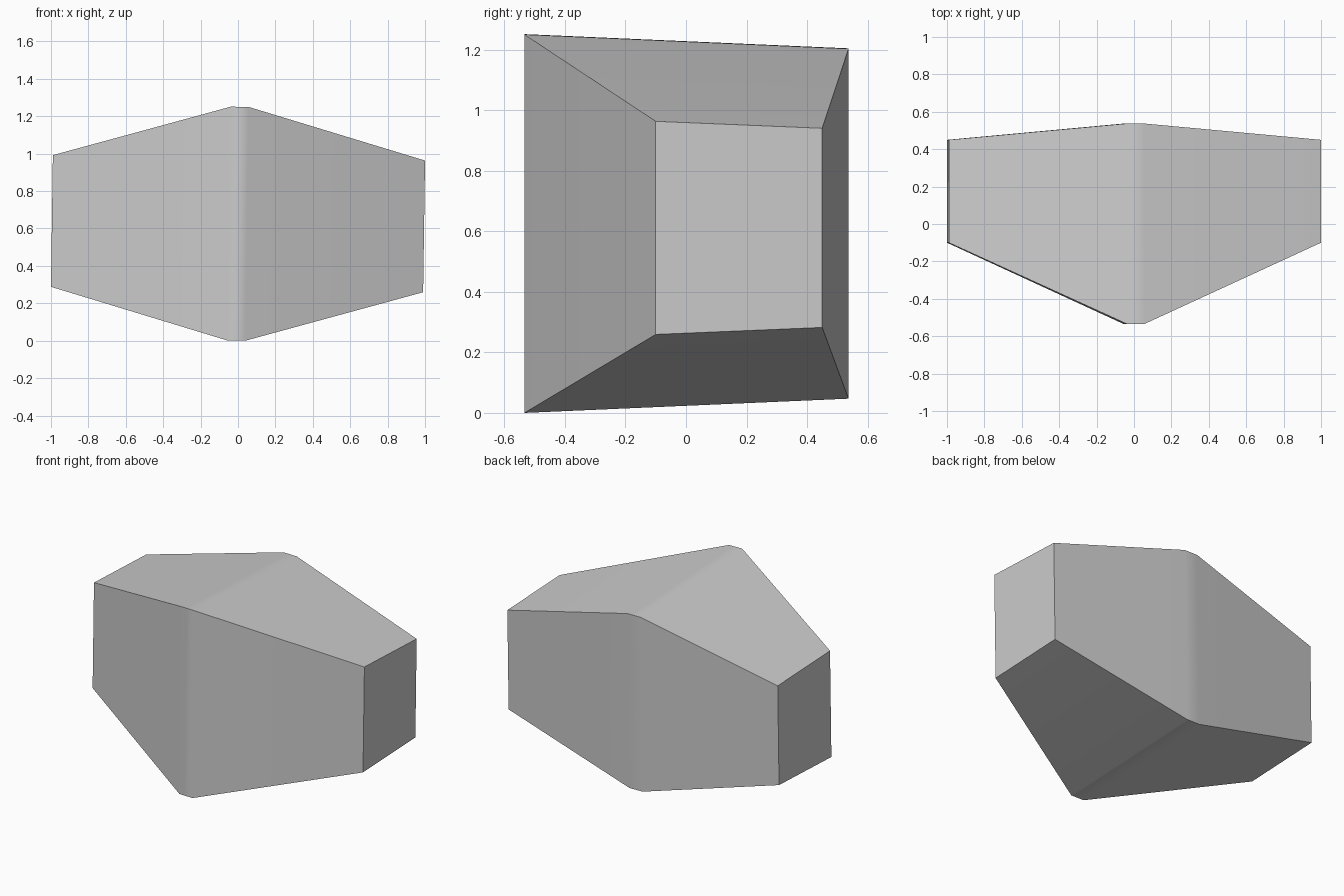
import bpy, bmesh, math
from mathutils import Matrix

cube = bpy.data.objects.get("Cube")
if cube:
    bpy.data.objects.remove(cube, do_unlink=True)

# Single grey material
GREY = (0.6, 0.6, 0.6, 1)
mat = bpy.data.materials.new("plain grey")
mat.use_nodes = True
mat.diffuse_color = GREY
bsdf = next(n for n in mat.node_tree.nodes if n.type == 'BSDF_PRINCIPLED')
bsdf.inputs["Base Color"].default_value = GREY

# Cross-sections along x: front y, back y, half height at front and back
END = (-0.10, 0.45, 0.352, 0.329)
MIDDLE = (-0.534, 0.537, 0.625, 0.578)
STATIONS = [(-0.995, END), (-0.048, MIDDLE), (0.048, MIDDLE), (0.995, END)]


def add_ring(bm, x, section):
    front, back, hf, hb = section
    corners = [(front, -hf), (back, -hb), (back, hb), (front, hf)]
    return [bm.verts.new((x, y, z)) for y, z in corners]


# Tapered block bridged from ring to ring
bm = bmesh.new()
rings = [add_ring(bm, x, s) for x, s in STATIONS]
for a, b in zip(rings, rings[1:]):
    for i in range(4):
        j = (i + 1) % 4
        bm.faces.new((a[i], a[j], b[j], b[i]))
bm.faces.new(rings[0])
bm.faces.new(rings[-1])
bmesh.ops.recalc_face_normals(bm, faces=bm.faces)

# Slight sideways lean, then rest on the ground
bm.transform(Matrix.Rotation(0.0145, 4, 'Y'))
low = min(v.co.z for v in bm.verts)
bm.transform(Matrix.Translation((0, 0, -low)))

mesh = bpy.data.meshes.new("tapered_block")
bm.to_mesh(mesh)
bm.free()
mesh.materials.append(mat)
block = bpy.data.objects.new("tapered_block", mesh)
bpy.context.collection.objects.link(block)

# Smooth across the narrow middle strip, crisp outer edges
bpy.ops.object.select_all(action='DESELECT')
block.select_set(True)
bpy.context.view_layer.objects.active = block
bpy.ops.object.shade_smooth_by_angle(angle=math.radians(30))
normals = block.modifiers.new("weighted_normals", 'WEIGHTED_NORMAL')
normals.keep_sharp = True
